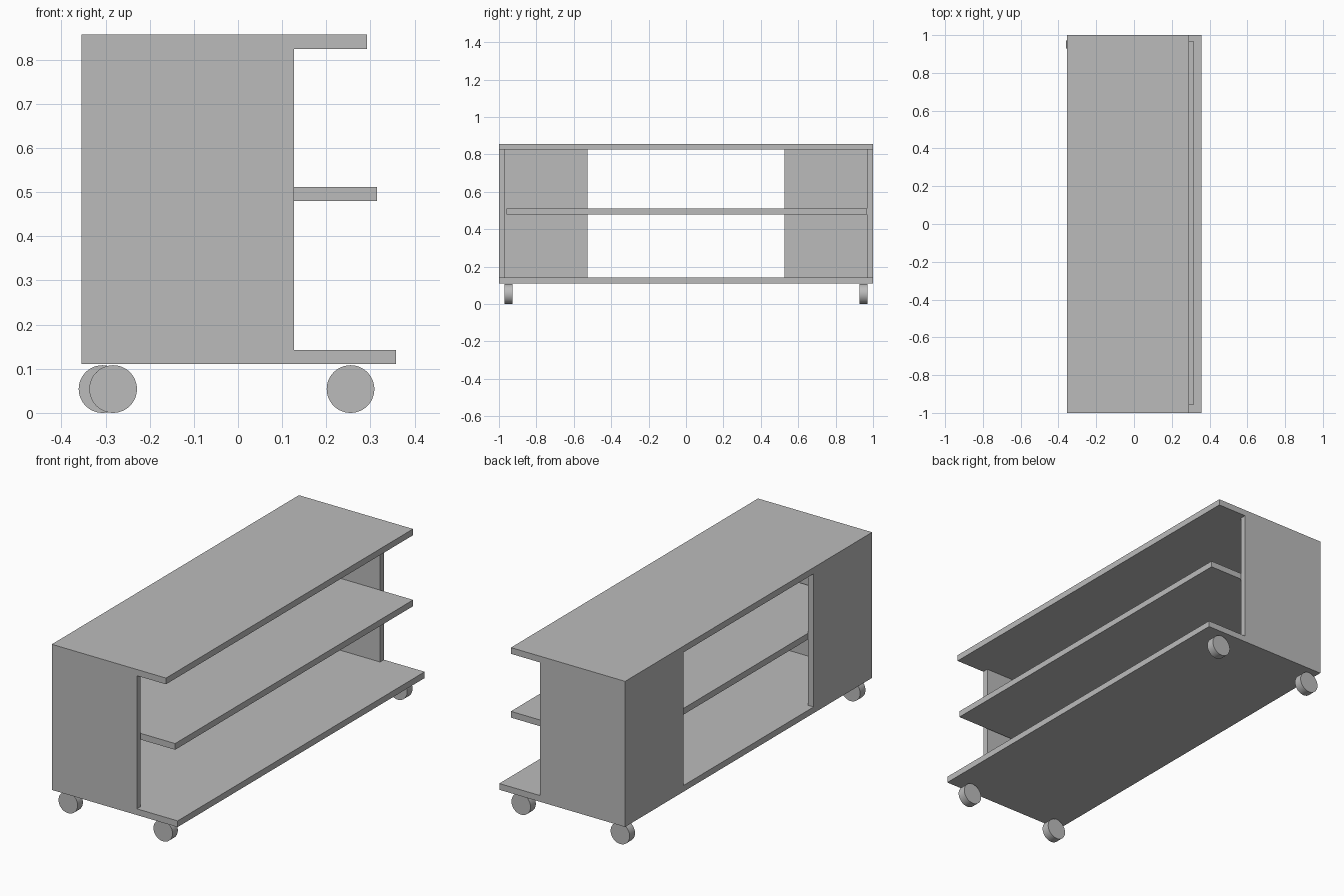
import bpy
import math

if "Cube" in bpy.data.objects:
    bpy.data.objects.remove(bpy.data.objects["Cube"])

grey = bpy.data.materials.new("plain grey")
grey.diffuse_color = (0.5, 0.5, 0.5, 1)
grey.use_nodes = True
grey.node_tree.nodes["Principled BSDF"].inputs["Base Color"].default_value = grey.diffuse_color


def board(name, x, y, z):
    """Box given as (min, max) ranges on each axis."""
    bpy.ops.mesh.primitive_cube_add(size=1, location=[sum(r) / 2 for r in (x, y, z)])
    ob = bpy.context.object
    ob.name = name
    ob.scale = [r[1] - r[0] for r in (x, y, z)]
    bpy.ops.object.transform_apply(location=False, rotation=False, scale=True)
    ob.data.materials.append(grey)


def wheel(name, x, y):
    bpy.ops.mesh.primitive_cylinder_add(
        vertices=48, radius=0.054, depth=0.043,
        location=(x, y, 0.054), rotation=(math.pi / 2, 0, 0))
    ob = bpy.context.object
    ob.name = name
    ob.data.materials.append(grey)
    bpy.ops.object.shade_smooth_by_angle(angle=math.radians(30))


BACK, T = -0.355, 0.032          # back plane and board thickness
LOW, HIGH = 0.143, 0.825         # space between bottom and top boards

# Horizontal boards
board("top_board", (BACK, 0.292), (-1, 1), (HIGH, 0.857))
board("bottom_board", (BACK, 0.358), (-1, 1), (0.111, LOW))
board("middle_shelf", (BACK + T, 0.315), (-0.959, 0.968), (0.48, 0.512))

# End panels and partial back panels, one of each per end
for side, label in ((-1, "front"), (1, "rear")):
    board(label + "_end_panel", (BACK, 0.127),
          sorted((side * 0.969, side)), (LOW, HIGH))
    board(label + "_back_panel", (BACK, BACK + T),
          sorted((side * 0.526, side * 0.969)), (LOW, HIGH))
    wheel(label + "_outer_wheel", 0.255, side * 0.95)

# Wheels under the back edge, slightly staggered
wheel("front_back_wheel", -0.283, -0.95)
wheel("rear_back_wheel", -0.307, 0.95)
